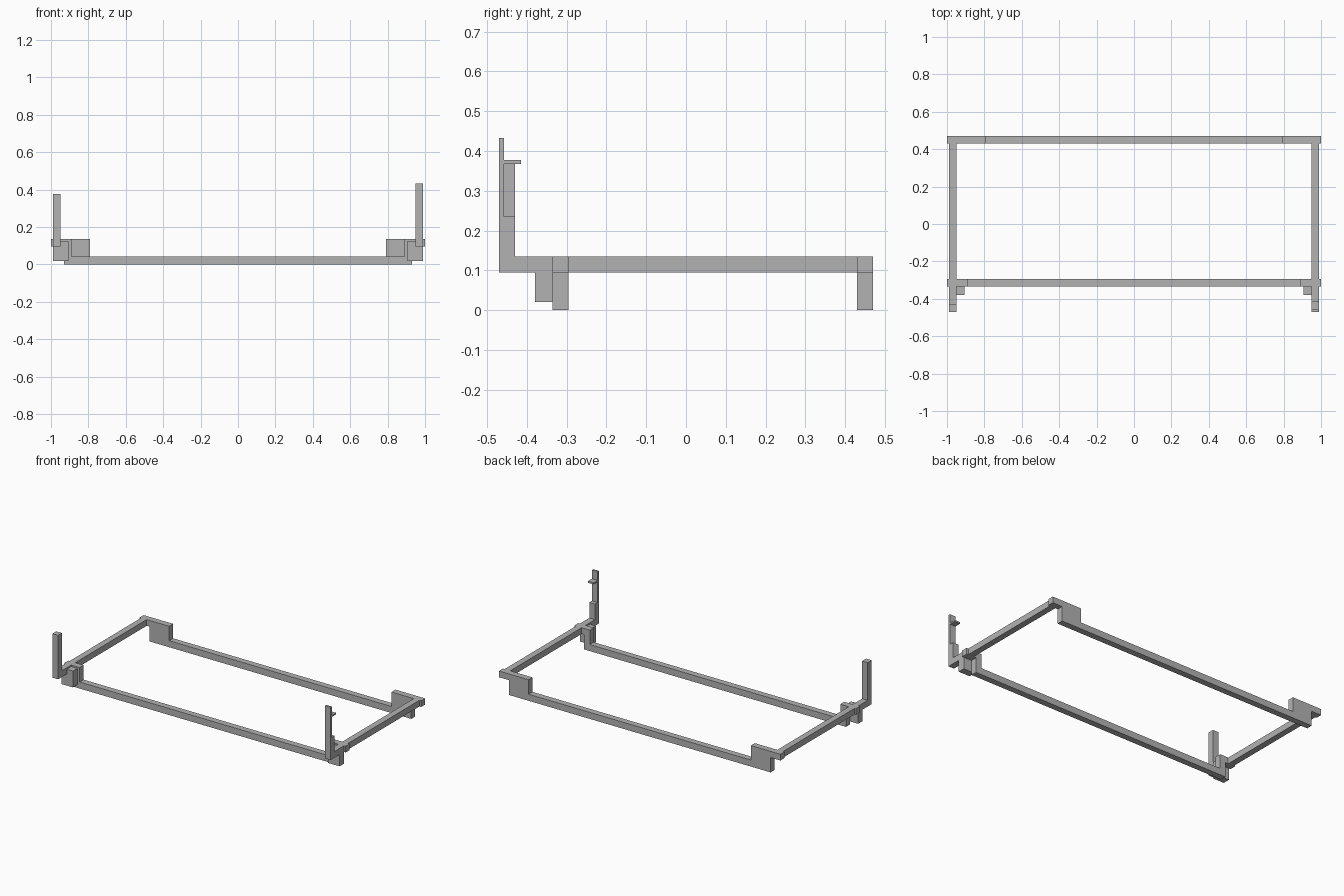
import bpy, bmesh
from mathutils import Vector

if "Cube" in bpy.data.objects:
    bpy.data.objects.remove(bpy.data.objects["Cube"])

grey = bpy.data.materials.new("plain grey")
grey.diffuse_color = (0.45, 0.45, 0.45, 1)
grey.use_nodes = True
grey.node_tree.nodes["Principled BSDF"].inputs["Base Color"].default_value = grey.diffuse_color


def extrude(name, profile, axis, lo, hi):
    """Extrude an outline along x (points are y, z) or along y (points are x, z)."""
    bm = bmesh.new()
    place = (lambda p: (lo, p[0], p[1])) if axis == "x" else (lambda p: (p[0], lo, p[1]))
    face = bm.faces.new([bm.verts.new(place(p)) for p in profile])
    made = bmesh.ops.extrude_face_region(bm, geom=[face])["geom"]
    step = Vector((hi - lo, 0, 0)) if axis == "x" else Vector((0, hi - lo, 0))
    bmesh.ops.translate(bm, vec=step, verts=[g for g in made if isinstance(g, bmesh.types.BMVert)])
    bmesh.ops.recalc_face_normals(bm, faces=bm.faces)
    mesh = bpy.data.meshes.new(name)
    bm.to_mesh(mesh)
    bm.free()
    mesh.materials.append(grey)
    obj = bpy.data.objects.new(name, mesh)
    bpy.context.collection.objects.link(obj)
    return obj


def rect(a0, a1, z0, z1):
    return [(a0, z0), (a1, z0), (a1, z1), (a0, z1)]


TOP, ARM, BAR = 0.135, 0.095, 0.042    # frame top, underside of arms, low bar top


def cross_beam(name, inner, y0, y1):
    """Low bar with raised end brackets whose arms reach over the side rails."""
    half = [(0.93, 0), (0.93, ARM), (1.0, ARM), (1.0, TOP), (inner, TOP), (inner, BAR)]
    extrude(name, half + [(-x, z) for x, z in reversed(half)], "y", y0, y1)


cross_beam("back_beam", 0.79, 0.43, 0.47)
cross_beam("front_beam", 0.89, -0.335, -0.295)

# Side rails with upright front posts; the right post steps to a thin blade
left_rail = [(-0.47, ARM), (0.43, ARM), (0.43, TOP), (-0.43, TOP), (-0.43, 0.377), (-0.47, 0.377)]
right_rail = [(-0.47, ARM), (0.43, ARM), (0.43, TOP), (-0.43, TOP), (-0.43, 0.235),
              (-0.457, 0.235), (-0.457, 0.433), (-0.47, 0.433)]
extrude("left_rail", left_rail, "x", -0.99, -0.95)
extrude("right_rail", right_rail, "x", 0.948, 0.988)

# Small shelf behind the right blade
extrude("post_shelf", rect(-0.457, -0.415, 0.367, 0.377), "x", 0.948, 0.988)

# Blocks hung under the rails in front of the front beam
for name, side in (("left_block", -1), ("right_block", 1)):
    extrude(name, rect(min(side * 0.907, side * 0.988), max(side * 0.907, side * 0.988), 0.02, 0.125),
            "y", -0.38, -0.335)
